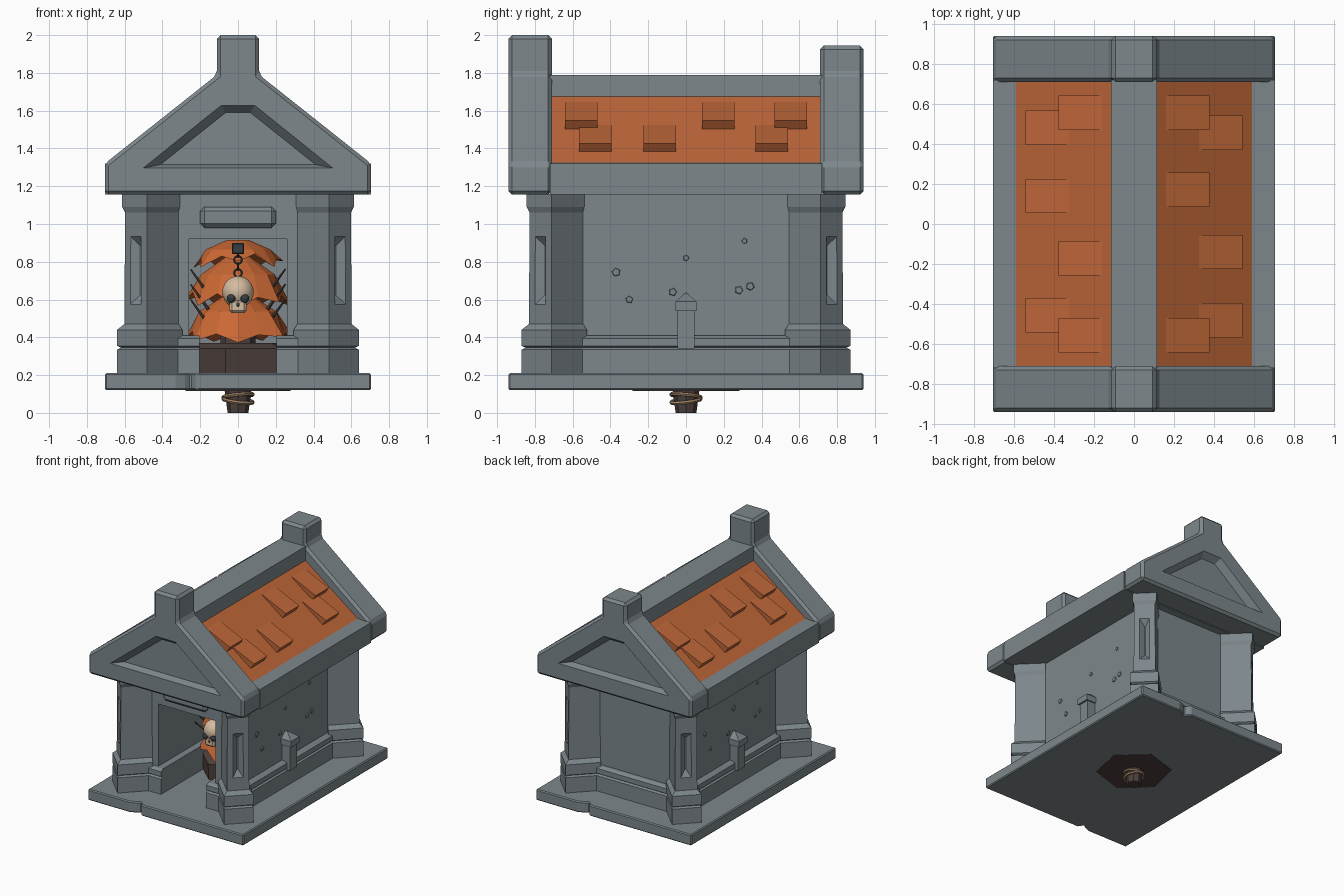
import bpy, bmesh, math, random
from mathutils import Vector

if "Cube" in bpy.data.objects:
    bpy.data.objects.remove(bpy.data.objects["Cube"])

random.seed(4)


def material(name, rgb):
    m = bpy.data.materials.new(name)
    m.diffuse_color = (*rgb, 1)
    m.use_nodes = True
    m.node_tree.nodes["Principled BSDF"].inputs["Base Color"].default_value = m.diffuse_color
    return m


STONE = material("grey stone", (0.205, 0.242, 0.26))
TILE = material("roof orange", (0.52, 0.135, 0.04))
LEAF = material("leaf orange", (0.6, 0.14, 0.035))
WOOD = material("dark wood", (0.075, 0.052, 0.046))
BONE = material("bone", (0.66, 0.5, 0.35))
ROPE = material("rope", (0.38, 0.24, 0.14))
IRON = material("dark iron", (0.04, 0.046, 0.052))


def loft(name, rings, mat, bevel=0):
    """Closed solid through rings of equal point count."""
    bm = bmesh.new()
    vs = [[bm.verts.new(p) for p in r] for r in rings]
    n = len(vs[0])
    for a, b in zip(vs, vs[1:]):
        for i in range(n):
            j = (i + 1) % n
            bm.faces.new((a[i], a[j], b[j], b[i]))
    bm.faces.new(vs[0][::-1])
    bm.faces.new(vs[-1])
    bmesh.ops.recalc_face_normals(bm, faces=bm.faces)
    me = bpy.data.meshes.new(name)
    bm.to_mesh(me)
    bm.free()
    ob = bpy.data.objects.new(name, me)
    bpy.context.collection.objects.link(ob)
    me.materials.append(mat)
    if bevel:
        m = ob.modifiers.new("bevel", 'BEVEL')
        m.width, m.segments, m.limit_method = bevel, 1, 'ANGLE'
    return ob


def box(name, x0, x1, y0, y1, z0, z1, mat, bevel=0):
    rect = [(x0, y0), (x1, y0), (x1, y1), (x0, y1)]
    return loft(name, [[(x, y, z) for x, y in rect] for z in (z0, z1)], mat, bevel)


def cut(ob, cutter):
    cutter.hide_render = True
    cutter.hide_viewport = True
    m = ob.modifiers.new("cut", 'BOOLEAN')
    m.operation, m.object, m.solver = 'DIFFERENCE', cutter, 'EXACT'


def circle(r, z, n, turn=0.0, c=(0, 0)):
    return [(c[0] + r * math.cos(turn + math.tau * i / n),
             c[1] + r * math.sin(turn + math.tau * i / n), z) for i in range(n)]


def finish(name, mat, smooth=False):
    ob = bpy.context.object
    ob.name = name
    ob.data.materials.append(mat)
    if smooth:
        bpy.ops.object.shade_smooth_by_angle()
    return ob


# base slab with a chipped notch at front and back
half = [(-.705, -.94), (-.33, -.94), (-.28, -.92), (-.25, -.895), (-.22, -.94), (.705, -.94)]
plan = half + [(-x, -y) for x, y in half]
loft("base_slab", [[(x, y, z) for x, y in plan] for z in (.12, .21)], STONE, .008)

# walls and stepped plinth with a door alcove
walls = box("walls", -.43, .43, -.66, .66, .2, 1.16, STONE)
cut(walls, box("door_cutter", -.26, .26, -.8, .33, .1, .92, STONE))
rings = []
for z, o in ((.205, .045), (.335, .045), (.345, .028), (.355, .045), (.395, .045), (.41, .02)):
    x, y = .43 + o, .66 + o
    rings.append([(-x, -y, z), (x, -y, z), (x, y, z), (-x, y, z)])
plinth = loft("plinth", rings, STONE)
cut(plinth, box("plinth_cutter", -.205, .205, -.8, .3, .1, .6, STONE))
box("door_sign", -.2, .2, -.705, -.65, .98, 1.09, STONE, .022)

# diagonal corner columns with a sunken panel
LEVELS = [(.205, .023), (.335, .023), (.345, .008), (.355, .023), (.44, .023), (.47, -.004),
          (1.06, -.007), (1.09, .004), (1.16, .004)]
for sx in (-1, 1):
    for sy in (-1, 1):
        def at(u, v, z):
            s = math.sqrt(.5)
            return (sx * (.43 + (u - v) * s), sy * (.66 + (u + v) * s), z)
        col = loft("corner_column", [[at(-.08, -.088 - k, z), at(.163 + k, -.088 - k, z),
                                      at(.163 + k, .088 + k, z), at(-.08, .088 + k, z)]
                                     for z, k in LEVELS], STONE)
        cutter = loft("panel_cutter", [[at(u, -w, .755 - h), at(u, w, .755 - h),
                                        at(u, w, .755 + h), at(u, -w, .755 + h)]
                                       for u, w, h in ((.172, .052, .2), (.12, .004, .13))], STONE)
        cut(col, cutter)

# side posts and stone chips on the side walls
for s in (-1, 1):
    box("post_stem", s * .42, s * .505, -.045, .045, .34, .55, STONE)
    cap = [[(s * .42, -w, z), (s * x, -w, z), (s * x, w, z), (s * .42, w, z)]
           for z, w, x in ((.54, .055, .52), (.59, .055, .52), (.635, .004, .45))]
    loft("post_cap", cap, STONE)
    for y, z in ((.31, .91), (.34, .67), (.28, .65), (0, .82), (-.07, .64), (-.37, .745), (-.3, .6)):
        r = random.uniform(.015, .028)
        ring = circle(r, 0, 5, random.random() * 6)
        loft("wall_chip", [[(s * x, s * y + k * a, z + k * b) for a, b, _ in ring]
                           for x, k in ((.425, 1), (.437, .75))], STONE)

# gables with sunken triangular panel
for s, top in ((-1, 2.0), (1, 1.945)):
    right = [(.705, 1.155), (.705, 1.32), (.112, 1.79), (.112, top)]
    prof = right + [(-x, z) for x, z in right[::-1]]
    gable = loft("gable", [[(x, s * y, z) for x, z in prof] for y in (.71, .94)], STONE, .02)
    tri = []
    for y, b, zb, t, zt in ((.955, .53, 1.29, .095, 1.64), (.89, .41, 1.315, .065, 1.59)):
        tri.append([(-b, s * y, zb), (b, s * y, zb), (t, s * y, zt), (-t, s * y, zt)])
    cut(gable, loft("gable_cutter", tri, STONE))

# roof body: stone eaves and ridge, orange slopes
right = [(.705, 1.155), (.705, 1.32), (.59, 1.325), (.115, 1.675), (.115, 1.79)]
prof = right + [(-x, z) for x, z in right[::-1]]
roof = loft("roof", [[(x, y, z) for x, z in prof] for y in (-.72, .72)], STONE)
roof.data.materials.append(TILE)
for p in roof.data.polygons:
    if abs(p.normal.x) > .3 and p.normal.z > .3:
        p.material_index = 1

# wedge roof tiles, same layout turned half round on the other slope
for s in (-1, 1):
    for x0, ys in ((.16, (.555, .17, -.555)), (.325, (.455, -.14, -.48))):
        def slope(x):
            return 1.325 + (.59 - x) * .737
        x1 = x0 + .185
        side = [(x0, slope(x0) + .004), (x1 + .031, slope(x1) + .042),
                (x1, slope(x1) - .004), (x0, slope(x0) - .01)]
        for y in ys:
            loft("roof_tile", [[(s * x, s * (y + d), z) for x, z in side] for d in (-.086, .086)], TILE)

# planted trunk: hexagonal tub through the slab, stub below and rope
loft("tub", [circle(.29, .117, 6, .3), circle(.3, .34, 6, .3), circle(.24, .37, 6, .3)], WOOD)
loft("trunk_stub", [circle(.055, 0, 8), circle(.075, .15, 8)], WOOD)
for z, tilt in ((.065, .12), (.09, -.1)):
    bpy.ops.mesh.primitive_torus_add(location=(0, 0, z), rotation=(tilt, tilt, 0), major_radius=.078,
                                     minor_radius=.011, major_segments=16, minor_segments=6)
    finish("stub_rope", ROPE, True)
loft("trunk", [circle(.1, .3, 8), circle(.05, .9, 8)], WOOD)

# drooping ragged leaf layers
for z0, z1, r in ((.385, .63, .3), (.575, .83, .285), (.785, .915, .25)):
    n = 14
    edge, mid = [], []
    for i in range(n):
        a = math.tau * i / n - math.pi / 2
        k = r * (1 if i % 2 == 0 else .84) + random.uniform(-.012, .012)
        z = z0 + (0 if i % 2 == 0 else .045) + random.uniform(-.02, .02)
        edge.append((k * math.cos(a), k * math.sin(a), z))
        k = r * .7
        mid.append((k * math.cos(a), k * math.sin(a), z0 + (z1 - z0) * .62))
    a0 = -math.pi / 2
    loft("leaf_layer", [circle(.08, z0 + .08, n, a0), edge, mid, circle(.06, z1, n, a0)], LEAF)

# bare twigs beside the leaves
for s in (-1, 1):
    for z in (.52, .6, .68):
        a, b = Vector((s * .15, -.1, z - .06)), Vector((s * .25, -.2, z + .08))
        loft("twig", [[tuple(c + Vector((r * math.cos(t), 0, r * math.sin(t)))) for t in (0, 2.09, 4.19)]
                      for c, r in ((a, .012), (b, .005))], WOOD)

# hanging skull
bpy.ops.mesh.primitive_uv_sphere_add(segments=14, ring_count=9, radius=.085, location=(0, -.3, .64))
finish("skull", BONE, True)
box("skull_jaw", -.045, .045, -.375, -.29, .53, .6, BONE, .012)
for x, z, r in ((-.036, .605, .024), (.036, .605, .024), (0, .572, .012)):
    bpy.ops.mesh.primitive_uv_sphere_add(segments=10, ring_count=6, radius=r, location=(x, -.368, z))
    finish("skull_socket", IRON, True)

# chain and bracket
for i in range(4):
    bpy.ops.mesh.primitive_torus_add(location=(0, -.3, .74 + i * .035),
                                     rotation=(math.pi / 2, 0, math.pi / 2 * (i % 2)), major_radius=.02,
                                     minor_radius=.006, major_segments=10, minor_segments=5)
    finish("chain_link", IRON, True)
box("chain_bracket", -.032, .032, -.33, -.2, .84, .9, IRON, .006)
